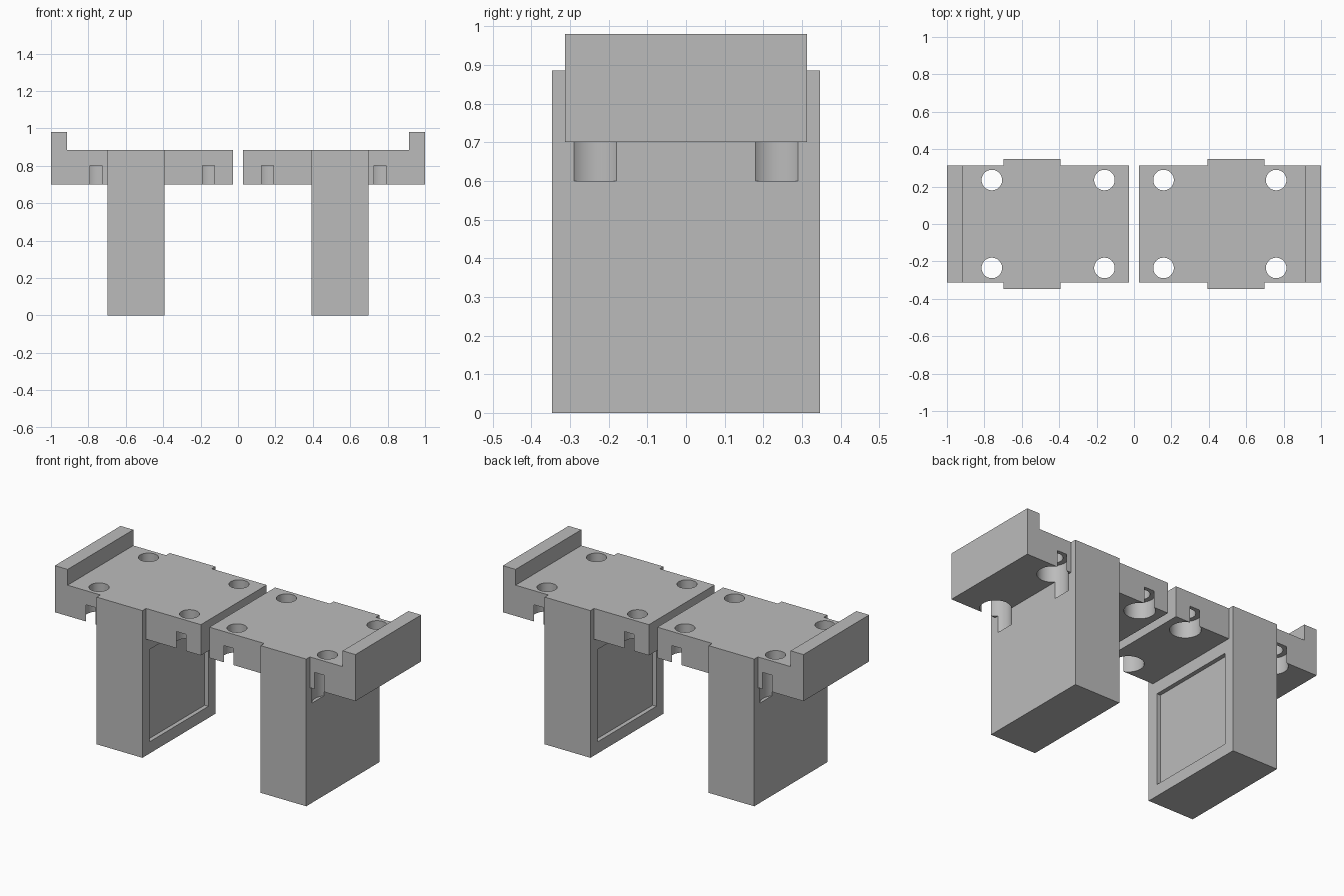
import bpy
import bmesh
from math import radians
from mathutils import Matrix

cube = bpy.data.objects.get("Cube")
if cube:
    bpy.data.objects.remove(cube, do_unlink=True)

grey = bpy.data.materials.new("plain_grey")
grey.use_nodes = True
GREY = (0.5, 0.5, 0.5, 1)
grey.diffuse_color = GREY
grey.node_tree.nodes["Principled BSDF"].inputs["Base Color"].default_value = GREY

DECK_Z, TOP_Z, LIP_Z = 0.70, 0.885, 0.98
DECK_Y, LEG_Y = 0.3125, 0.347
INNER_X, OUTER_X, LIP_X = 0.028, 1.0, 0.915
LEG_IN, LEG_OUT = 0.393, 0.697


def finish(name, bm):
    bmesh.ops.recalc_face_normals(bm, faces=bm.faces)
    mesh = bpy.data.meshes.new(name)
    bm.to_mesh(mesh)
    bm.free()
    mesh.materials.append(grey)
    obj = bpy.data.objects.new(name, mesh)
    bpy.context.collection.objects.link(obj)
    return obj


def box(name, x, y, z):
    bm = bmesh.new()
    bmesh.ops.create_cube(bm, size=1)
    for v in bm.verts:
        for axis, (lo, hi) in enumerate((x, y, z)):
            v.co[axis] = lo if v.co[axis] < 0 else hi
    return finish(name, bm)


def cylinder(name, x, y, z0, z1, radius):
    bm = bmesh.new()
    bmesh.ops.create_cone(bm, cap_ends=True, segments=48, radius1=radius, radius2=radius,
                          depth=z1 - z0, matrix=Matrix.Translation((x, y, (z0 + z1) / 2)))
    return finish(name, bm)


def extrude_profile(name, points, half_y):
    bm = bmesh.new()
    face = bm.faces.new([bm.verts.new((x, -half_y, z)) for x, z in points])
    new = bmesh.ops.extrude_face_region(bm, geom=[face])["geom"]
    bmesh.ops.translate(bm, vec=(0, 2 * half_y, 0),
                        verts=[g for g in new if isinstance(g, bmesh.types.BMVert)])
    return finish(name, bm)


def combine(target, tool, operation):
    mod = target.modifiers.new("cut", 'BOOLEAN')
    mod.operation, mod.solver, mod.object = operation, 'EXACT', tool
    bpy.ops.object.select_all(action='DESELECT')
    bpy.context.view_layer.objects.active = target
    target.select_set(True)
    bpy.ops.object.modifier_apply(modifier=mod.name)
    bpy.data.objects.remove(tool, do_unlink=True)


# Deck with a raised lip along its outer end
bracket = extrude_profile("left_bracket", [
    (INNER_X, DECK_Z), (OUTER_X, DECK_Z), (OUTER_X, LIP_Z),
    (LIP_X, LIP_Z), (LIP_X, TOP_Z), (INNER_X, TOP_Z)], DECK_Y)

# Wide leg, flush with the deck top, with a recessed inner panel
leg = box("leg", (LEG_IN, LEG_OUT), (-LEG_Y, LEG_Y), (0, TOP_Z))
panel = box("panel_cutter", (LEG_IN - 0.1, LEG_IN + 0.025), (-0.28, 0.28), (0.07, 0.625))
combine(leg, panel, 'DIFFERENCE')
combine(bracket, leg, 'UNION')

# Screw holes, with counterbores that break through the deck edges
for x in (0.158, 0.76):
    for y in (-0.235, 0.235):
        combine(bracket, cylinder("counterbore", x, y, DECK_Z - 0.1, 0.80, 0.084), 'DIFFERENCE')
        combine(bracket, cylinder("screw_hole", x, y, DECK_Z - 0.1, 1.0, 0.055), 'DIFFERENCE')

bpy.ops.object.shade_smooth_by_angle(angle=radians(30))

# Opposite bracket, turned half a circle
other = bracket.copy()
other.data = bracket.data.copy()
other.name = "right_bracket"
other.data.transform(Matrix.Rotation(radians(180), 4, 'Z'))
bpy.context.collection.objects.link(other)
